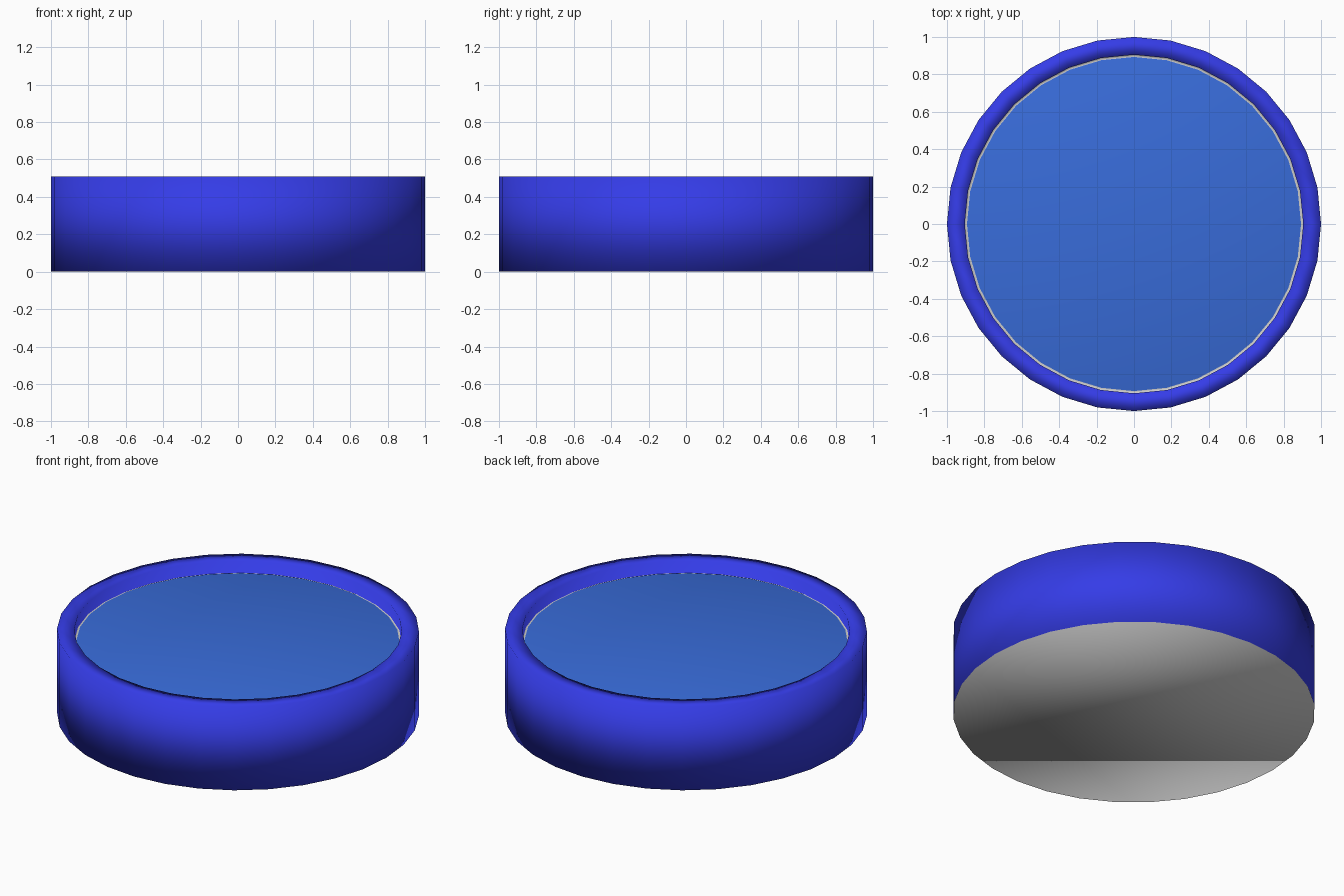
import bpy, bmesh, math

if "Cube" in bpy.data.objects:
    bpy.data.objects.remove(bpy.data.objects["Cube"])

SIDES = 32


def material(name, colour):
    m = bpy.data.materials.new(name)
    m.diffuse_color = (*colour, 1)
    m.use_nodes = True
    m.node_tree.nodes["Principled BSDF"].inputs["Base Color"].default_value = m.diffuse_color
    return m


# Profile from the base edge up over the rim and down to the recessed panel: (radius, z)
profile = [(1.0, 0.0), (1.0, 0.51), (0.905, 0.51), (0.905, 0.437), (0.893, 0.441)]
GREY, BODY, PANEL = 0, 1, 2
band_slots = [BODY, BODY, BODY, GREY]

bm = bmesh.new()
rings = []
for r, z in profile:
    rings.append([bm.verts.new((r * math.sin(2 * math.pi * i / SIDES),
                                r * -math.cos(2 * math.pi * i / SIDES), z))
                  for i in range(SIDES)])

# Wall, rim, inner wall and narrow seam
for lower, upper, slot in zip(rings, rings[1:], band_slots):
    for i in range(SIDES):
        j = (i + 1) % SIDES
        bm.faces.new((lower[i], lower[j], upper[j], upper[i])).material_index = slot

# Grey underside and blue top panel
bm.faces.new(rings[0][::-1]).material_index = GREY
bm.faces.new(rings[-1]).material_index = PANEL

# The whole shell is smooth shaded, including its corners
for f in bm.faces:
    f.smooth = True

mesh = bpy.data.meshes.new("round_tray")
bm.to_mesh(mesh)
bm.free()
mesh.materials.append(material("grey_base", (0.8, 0.8, 0.8)))
mesh.materials.append(material("deep_blue", (0.035, 0.045, 0.8)))
mesh.materials.append(material("panel_blue", (0.04, 0.15, 0.7)))
tray = bpy.data.objects.new("round_tray", mesh)
bpy.context.collection.objects.link(tray)
